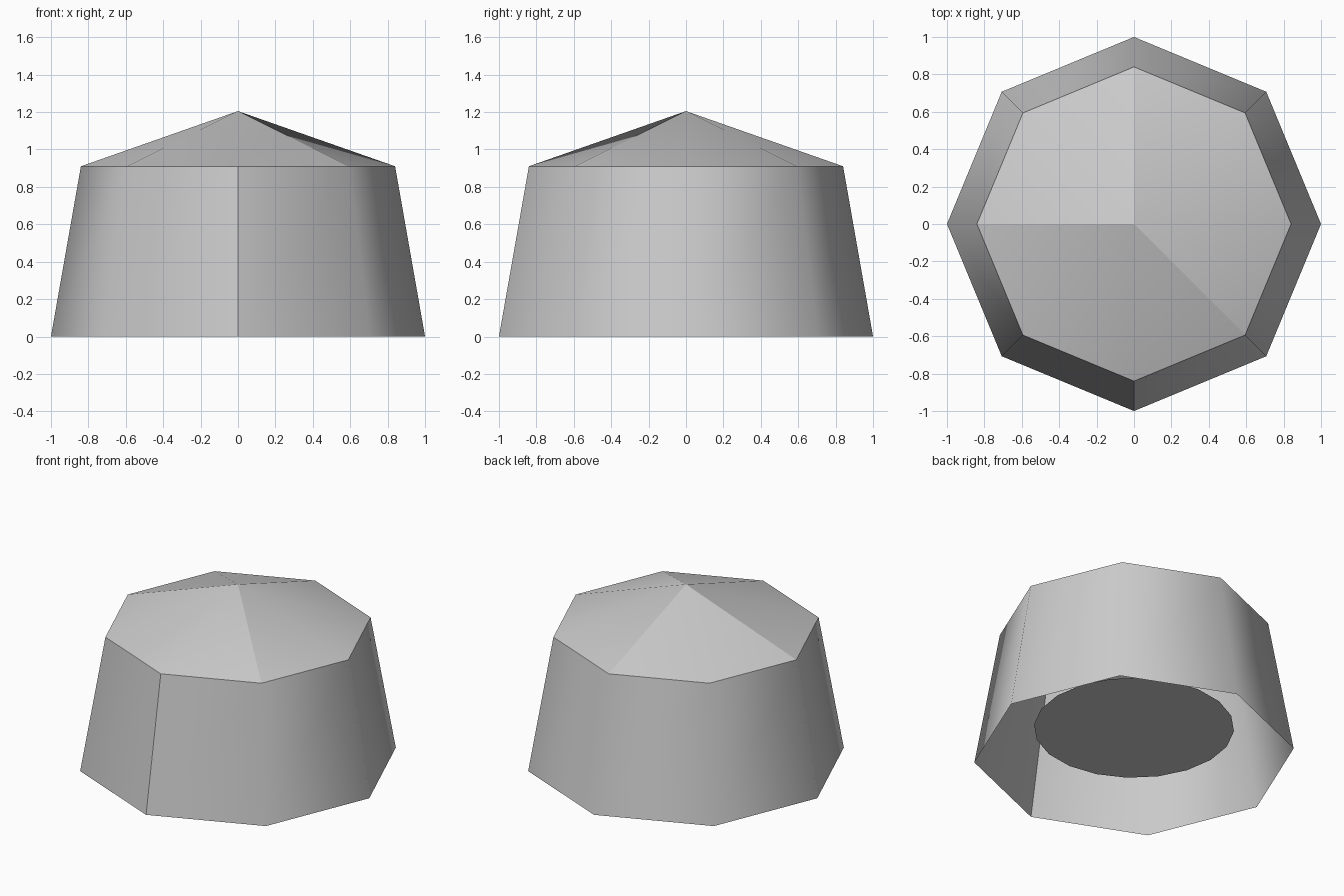
import bpy, bmesh
from math import sin, cos, pi

cube = bpy.data.objects.get("Cube")
if cube:
    bpy.data.objects.remove(cube)

# Single plain material
gray = bpy.data.materials.new("light_gray")
gray.use_nodes = True
color = (0.6, 0.6, 0.6, 1)
gray.diffuse_color = color
gray.node_tree.nodes["Principled BSDF"].inputs["Base Color"].default_value = color

SIDES = 8
BASE_RADIUS, RIM_RADIUS = 1.0, 0.84
RIM_HEIGHT, PEAK_HEIGHT = 0.91, 1.205


def ring(bm, radius, z, sides=SIDES):
    """Add a loop of vertices, starting on +x and running counterclockwise."""
    angles = [2 * pi * i / sides for i in range(sides)]
    return [bm.verts.new((radius * cos(a), radius * sin(a), z)) for a in angles]


def finish(bm, name, smooth=True):
    """Turn the bmesh into a named object."""
    for face in bm.faces:
        face.smooth = smooth
    mesh = bpy.data.meshes.new(name)
    bm.to_mesh(mesh)
    bm.free()
    mesh.materials.append(gray)
    obj = bpy.data.objects.new(name, mesh)
    bpy.context.collection.objects.link(obj)
    return obj


# Tapered wall, open at the bottom, with one hard seam at the front
bm = bmesh.new()
low, high = ring(bm, BASE_RADIUS, 0), ring(bm, RIM_RADIUS, RIM_HEIGHT)
for i in range(SIDES):
    j = (i + 1) % SIDES
    bm.faces.new((low[i], low[j], high[j], high[i]))
front = SIDES * 3 // 4
bm.edges.get((low[front], high[front])).smooth = False
finish(bm, "wall")

# Shallow roof with three hard ridges at the back, right and front left
bm = bmesh.new()
rim = ring(bm, RIM_RADIUS, RIM_HEIGHT)
peak = bm.verts.new((0, 0, PEAK_HEIGHT))
for i in range(SIDES):
    bm.faces.new((rim[i], rim[(i + 1) % SIDES], peak))
for corner in (2, 4, 7):
    bm.edges.get((rim[corner], peak)).smooth = False
finish(bm, "roof")

# Round plate inside, facing down
bm = bmesh.new()
bm.faces.new(reversed(ring(bm, 0.625, 0.2, 20)))
finish(bm, "inner_plate", smooth=False)
